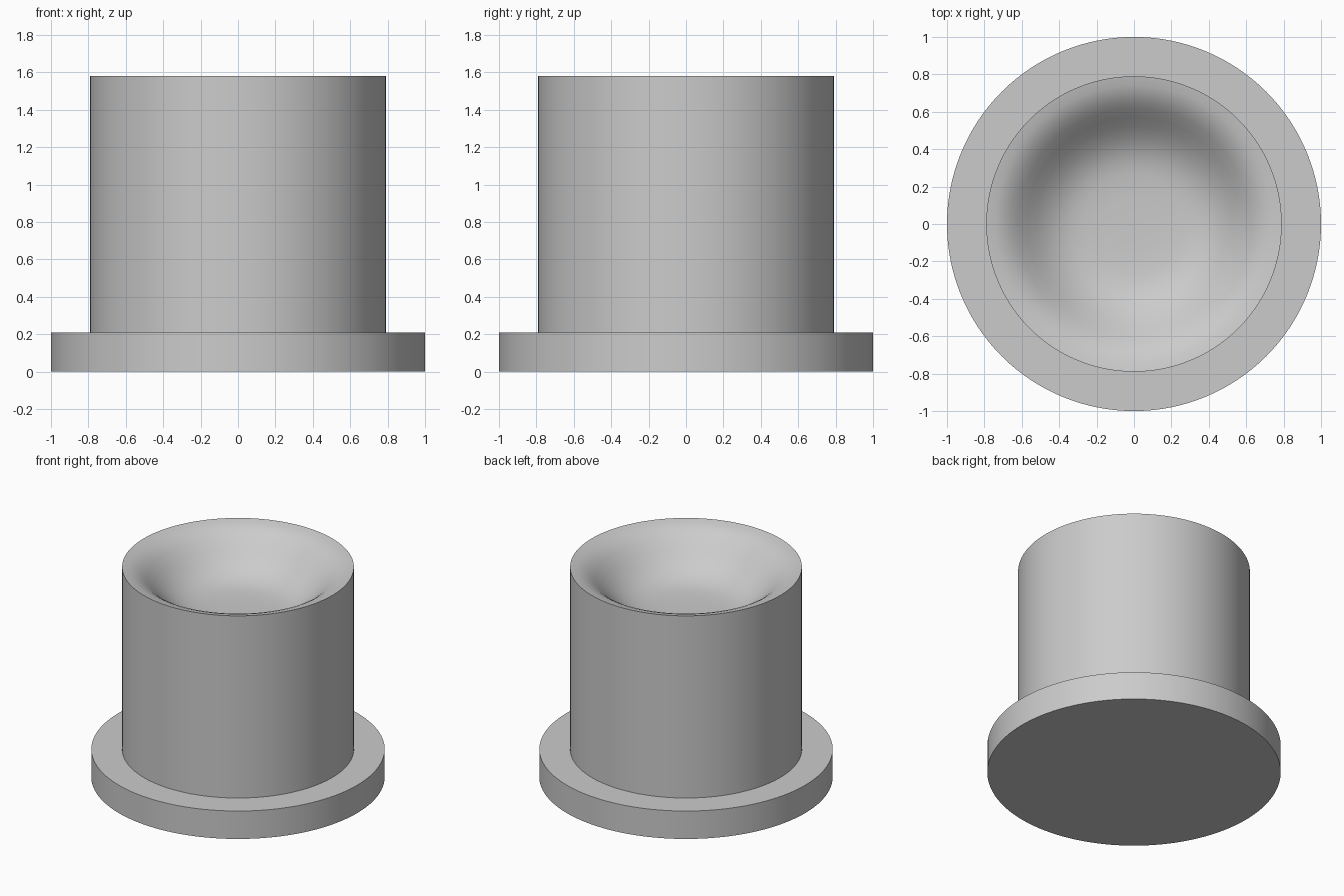
import bpy, bmesh, math

cube = bpy.data.objects.get("Cube")
if cube:
    bpy.data.objects.remove(cube, do_unlink=True)

FLANGE_R, FLANGE_TOP = 1.0, 0.21
POST_R, POST_TOP = 0.79, 1.58
SEGMENTS = 128

# Plain grey material
grey = bpy.data.materials.new("plain_grey")
grey.use_nodes = True
colour = (0.6, 0.6, 0.6, 1.0)
grey.diffuse_color = colour
grey.node_tree.nodes["Principled BSDF"].inputs["Base Color"].default_value = colour

# Outer half profile: flat underside, flange, step, straight post
outer = [(0, 0), (FLANGE_R, 0), (FLANGE_R, FLANGE_TOP),
         (POST_R, FLANGE_TOP), (POST_R, POST_TOP)]

# Dished top: softly rolled lip, steep wall, nearly flat floor
dish = [(0.74, 1.57), (0.70, 1.555), (0.66, 1.532), (0.62, 1.50),
        (0.57, 1.452), (0.52, 1.404), (0.46, 1.356), (0.40, 1.322),
        (0.34, 1.30), (0.27, 1.287), (0.15, 1.281), (0, 1.28)]


def lathe(name, profile, material):
    """Spin a half profile of (radius, height) points around z."""
    bm = bmesh.new()
    verts = [bm.verts.new((r, 0, z)) for r, z in profile]
    edges = [bm.edges.new(pair) for pair in zip(verts, verts[1:])]
    bmesh.ops.spin(bm, geom=verts + edges, cent=(0, 0, 0), axis=(0, 0, 1),
                   angle=math.tau, steps=SEGMENTS)
    bmesh.ops.remove_doubles(bm, verts=bm.verts, dist=0.0001)
    bmesh.ops.recalc_face_normals(bm, faces=bm.faces)
    mesh = bpy.data.meshes.new(name)
    bm.to_mesh(mesh)
    bm.free()
    mesh.materials.append(material)
    obj = bpy.data.objects.new(name, mesh)
    bpy.context.collection.objects.link(obj)
    return obj


# One turned piece with crisp rims and a smooth dish
post = lathe("flanged_post", outer + dish, grey)
bpy.ops.object.select_all(action="DESELECT")
post.select_set(True)
bpy.context.view_layer.objects.active = post
bpy.ops.object.shade_smooth_by_angle(angle=math.radians(40))
